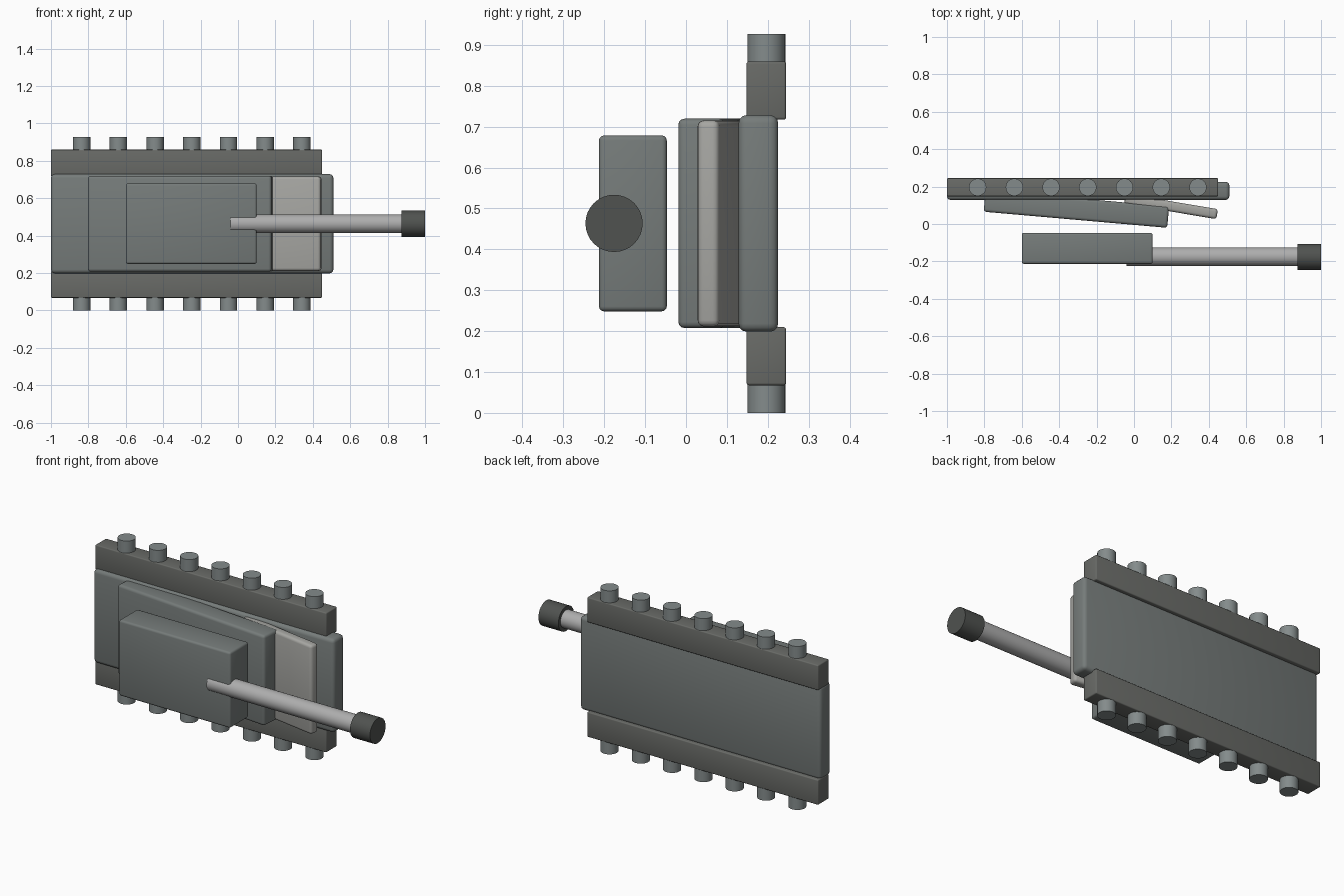
import bpy, math

if "Cube" in bpy.data.objects:
    bpy.data.objects.remove(bpy.data.objects["Cube"])


def material(name, r, g, b):
    m = bpy.data.materials.new(name)
    m.diffuse_color = (r, g, b, 1)
    m.use_nodes = True
    m.node_tree.nodes["Principled BSDF"].inputs["Base Color"].default_value = m.diffuse_color
    return m


STEEL = material("steel", 0.18, 0.20, 0.195)
TRACK = material("track_grey", 0.14, 0.145, 0.135)
PALE = material("pale_grey", 0.38, 0.38, 0.36)
WHEEL = material("wheel_grey", 0.23, 0.26, 0.26)
BARREL = material("barrel_grey", 0.42, 0.42, 0.42)
DARK = material("dark_grey", 0.08, 0.085, 0.08)


def finish(ob, name, mat, bevel=0.0):
    ob.name = name
    ob.data.materials.append(mat)
    if bevel:
        mod = ob.modifiers.new("bevel", 'BEVEL')
        mod.width, mod.segments = bevel, 3
        bpy.ops.object.modifier_apply(modifier=mod.name)
    bpy.ops.object.shade_smooth_by_angle(angle=math.radians(35))
    return ob


def slab(name, centre, size, mat, bevel, tilt=0.0):
    bpy.ops.mesh.primitive_cube_add(size=1, location=centre)
    ob = bpy.context.object
    ob.scale = size
    bpy.ops.object.transform_apply(location=False, rotation=False, scale=True)
    finish(ob, name, mat, bevel)
    ob.rotation_euler.z = math.radians(tilt)
    return ob


def rod(name, centre, radius, length, mat, along_x=False):
    rot = (0, math.pi / 2, 0) if along_x else (0, 0, 0)
    bpy.ops.mesh.primitive_cylinder_add(vertices=32, radius=radius, depth=length,
                                        location=centre, rotation=rot)
    return finish(bpy.context.object, name, mat)


MID = 0.4635  # mid plane between the two track sides

# Hull, tilted upper deck, sloped front plate
slab("hull", (-0.245, 0.177, MID), (1.51, 0.097, 0.53), STEEL, 0.02)
slab("upper_deck", (-0.308, 0.08, MID), (0.985, 0.115, 0.512), STEEL, 0.015, -5)
slab("front_plate", (0.198, 0.094, MID), (0.50, 0.054, 0.504), PALE, 0.015, -9.5)

# Turret
slab("turret", (-0.25, -0.13, MID), (0.70, 0.166, 0.43), STEEL, 0.012)

# Gun
rod("gun_barrel", (0.42, -0.175, MID), 0.05, 0.92, BARREL, True)
rod("muzzle", (0.9375, -0.176, MID), 0.07, 0.125, DARK, True)

# Tracks and road wheels on both sides
for side, s in (("lower", -1), ("upper", 1)):
    slab(side + "_track", (-0.275, 0.1965, MID + s * 0.325), (1.45, 0.097, 0.142), TRACK, 0.006)
    for i in range(7):
        rod(f"{side}_wheel_{i + 1}", (-0.836 + i * 0.1963, 0.1965, MID + s * 0.4135),
            0.0465, 0.10, WHEEL)
